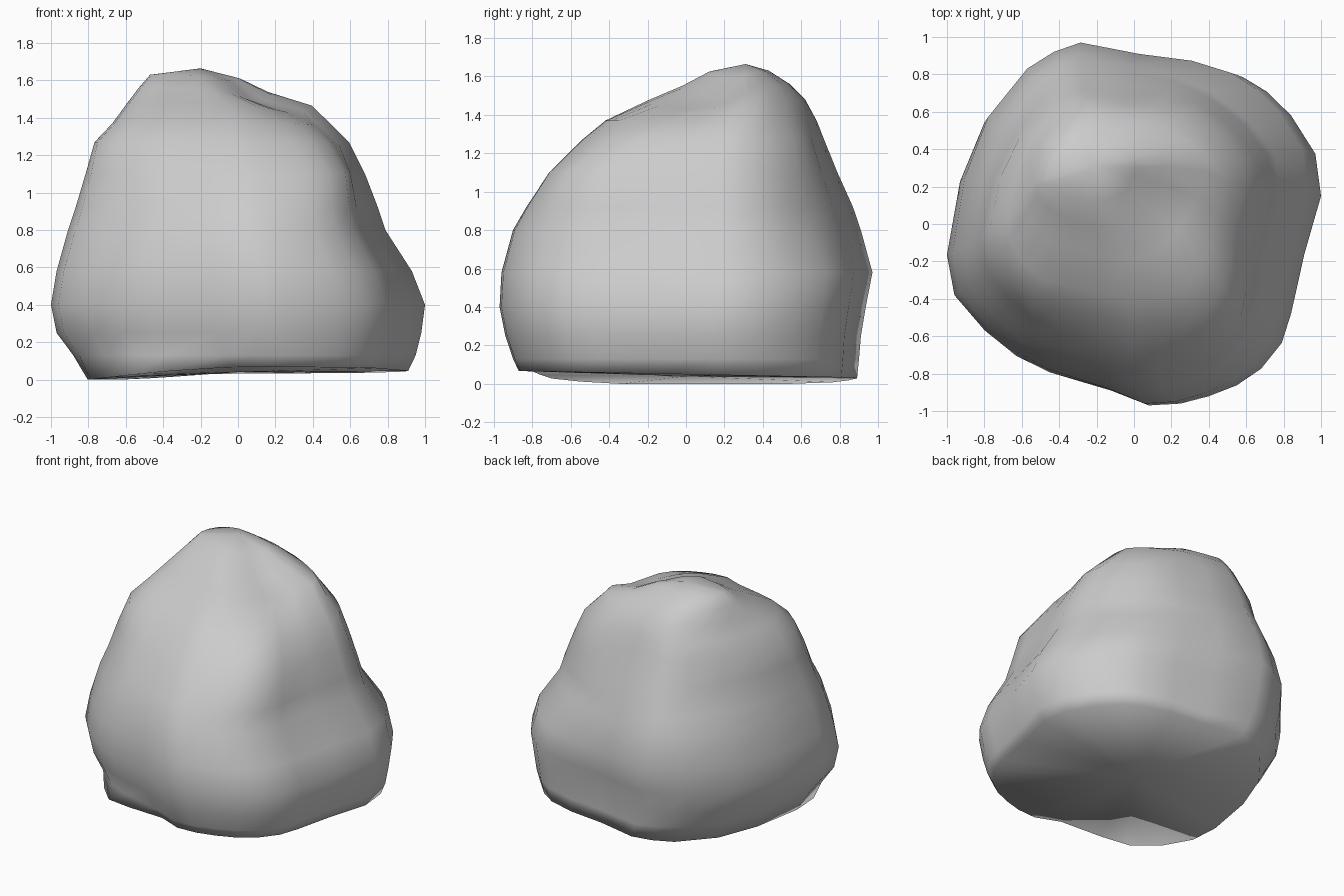
import bpy, bmesh, math

if "Cube" in bpy.data.objects:
    bpy.data.objects.remove(bpy.data.objects["Cube"])

# Plan outline of the boulder, counter-clockwise from the right
OUTLINE = [(1, .17), (.97, .40), (.84, .61), (.71, .74), (.58, .82), (.35, .88), (.05, .91),
           (-.28, .97), (-.43, .92), (-.58, .83), (-.80, .57), (-.93, .25), (-1, -.15),
           (-.96, -.37), (-.80, -.56), (-.63, -.70), (-.45, -.79), (-.12, -.89),
           (.08, -.97), (.25, -.96), (.40, -.92), (.55, -.86), (.68, -.77), (.79, -.63),
           (.84, -.47), (.91, -.15)]

# Extents per height: z, left, right, front, back
LEVELS = [(.03, -.80, .91, -.87, .89), (.13, -.88, .95, -.90, .90), (.25, -.97, .98, -.94, .91),
          (.40, -1, 1, -.97, .935), (.58, -.97, .93, -.96, .97), (.80, -.91, .79, -.90, .91),
          (.92, -.87, .75, -.83, .87), (1.10, -.815, .68, -.71, .79), (1.27, -.765, .595, -.54, .72),
          (1.37, -.67, .50, -.42, .68), (1.48, -.59, .40, -.20, .62), (1.56, -.53, .18, -.02, .54),
          (1.63, -.47, .02, .12, .43)]

# Swellings and hollows: compass angle, its spread, height, its spread, strength
LUMPS = [(50, .38, .85, .22, -.08), (50, .38, 1.15, .15, -.03), (50, .40, 1.50, .15, -.12),
         (222, .32, 1.36, .20, .09), (222, .35, .90, .20, -.03), (225, .35, .03, .08, .12),
         (318, .40, 1.12, .18, .09), (318, .45, 1.52, .12, -.15), (140, .35, 1.10, .20, -.05)]


def bump(a, centre, width):
    d = (a - math.radians(centre) + math.pi) % (2 * math.pi) - math.pi
    return math.exp(-(d / width) ** 2)


def base_height(x, y):
    return max(0, .05 - .02 * y - .09 * max(0, -x - .15))


# Stack the rings
bm = bmesh.new()
rings = []
for i, (z, x0, x1, y0, y1) in enumerate(LEVELS):
    cx, cy, sx, sy = (x0 + x1) / 2, (y0 + y1) / 2, (x1 - x0) / 2, (y1 - y0) / 2
    ring = []
    for u, v in OUTLINE:
        a = math.atan2(v, u)
        k = 1 + sum(s * bump(a, c, w) * math.exp(-((z - h) / hw) ** 2) for c, w, h, hw, s in LUMPS)
        x, y = cx + sx * u * k, cy + sy * v / .97 * k
        ring.append(bm.verts.new((x, y, base_height(x, y) if i == 0 else z)))
    rings.append(ring)

n = len(OUTLINE)
for a, b in zip(rings, rings[1:]):
    for j in range(n):
        k = (j + 1) % n
        bm.faces.new((a[j], a[k], b[k], b[j]))

# Rounded crest and slightly uneven underside
top = bm.verts.new((-.2, .31, 1.667))
under = bm.verts.new((0, 0, .04))
for j in range(n):
    k = (j + 1) % n
    bm.faces.new((rings[-1][j], rings[-1][k], top))
    bm.faces.new((rings[0][k], rings[0][j], under))

# Dent in front of the right end of the crest
for v in bm.verts:
    if v.co.z > 1.1:
        d2 = (v.co.x - .16) ** 2 + (v.co.y - .12) ** 2
        v.co.z -= .08 * math.exp(-d2 / .05)

bmesh.ops.recalc_face_normals(bm, faces=bm.faces)
mesh = bpy.data.meshes.new("boulder")
bm.to_mesh(mesh)
bm.free()
mesh.shade_smooth()  # the whole rock is smooth, including the base edge
boulder = bpy.data.objects.new("boulder", mesh)
bpy.context.collection.objects.link(boulder)
